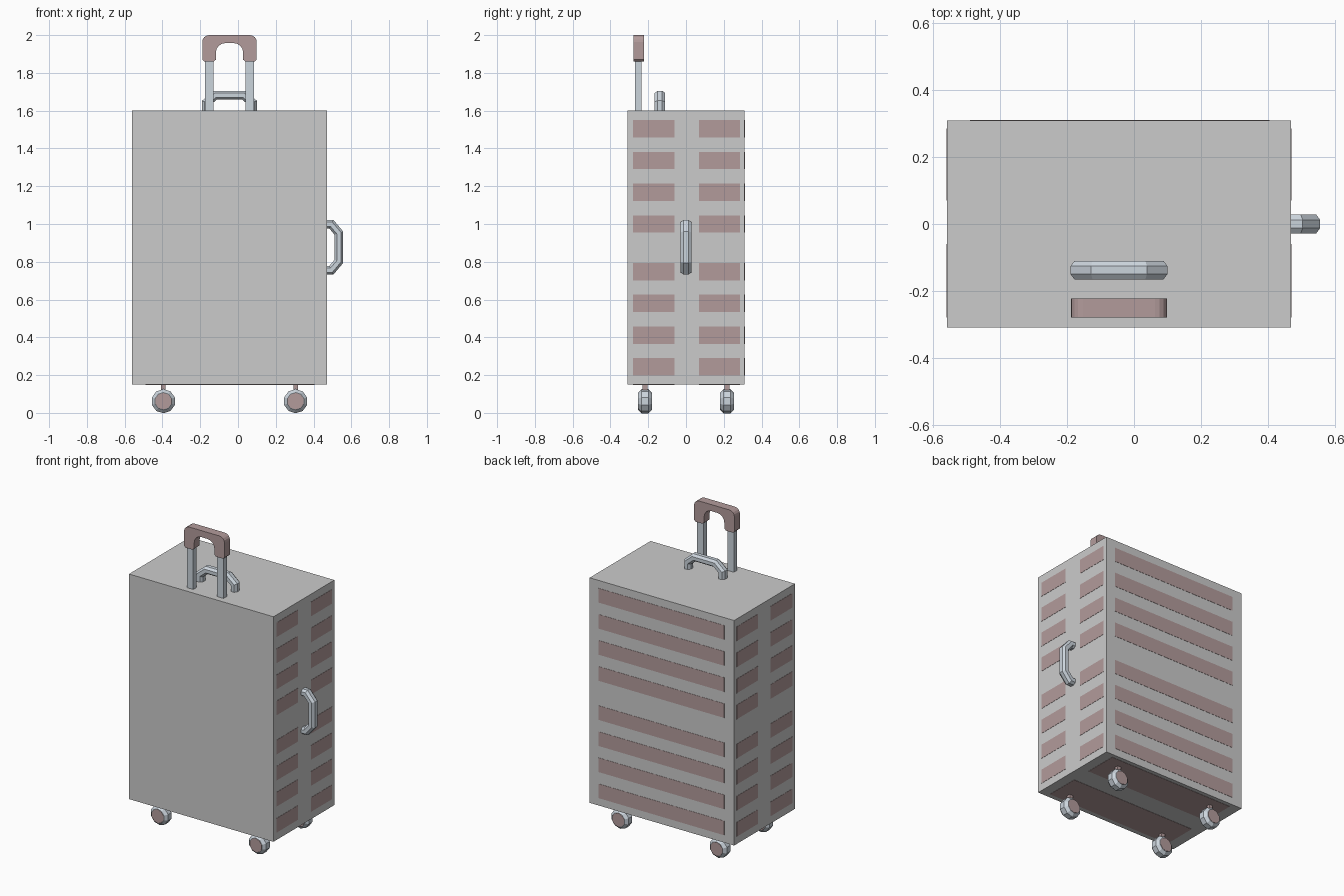
import bpy, bmesh, math
from mathutils import Vector, Matrix

if "Cube" in bpy.data.objects:
    bpy.data.objects.remove(bpy.data.objects["Cube"])

def material(name, color):
    m = bpy.data.materials.new(name)
    m.diffuse_color = (*color, 1)
    m.use_nodes = True
    m.node_tree.nodes["Principled BSDF"].inputs["Base Color"].default_value = m.diffuse_color
    return m

BROWN = material("brown", (0.45, 0.33, 0.33))
METAL = material("metal", (0.60, 0.66, 0.72))
CX = -0.045  # centre line of the case

def finish(name, bm, mat=None):
    bmesh.ops.recalc_face_normals(bm, faces=bm.faces[:])
    me = bpy.data.meshes.new(name)
    bm.to_mesh(me)
    bm.free()
    ob = bpy.data.objects.new(name, me)
    bpy.context.collection.objects.link(ob)
    if mat:
        me.materials.append(mat)
    return ob

def box(name, lo, hi, mat=None):
    bm = bmesh.new()
    lo, hi = Vector(lo), Vector(hi)
    m = Matrix.Translation((lo + hi) / 2) @ Matrix.Diagonal((*(hi - lo), 1))
    bmesh.ops.create_cube(bm, size=1, matrix=m)
    return finish(name, bm, mat)

def bridge(bm, rings):
    for a, b in zip(rings, rings[1:]):
        for i in range(len(a)):
            j = (i + 1) % len(a)
            bm.faces.new((a[i], a[j], b[j], b[i]))
    bm.faces.new(rings[0])
    bm.faces.new(rings[-1])

def lathe_y(name, profile, center, sides, mat):
    """Stack of polygon rings along y; profile holds (y, radius)."""
    bm = bmesh.new()
    rings = []
    for y, r in profile:
        rings.append([bm.verts.new(Vector(center) + Vector((
            r * math.cos(2 * math.pi * (k + 0.5) / sides), y,
            r * math.sin(2 * math.pi * (k + 0.5) / sides)))) for k in range(sides)])
    bridge(bm, rings)
    return finish(name, bm, mat)

def carry_handle(name, place):
    """Faceted bar swept along a bracket path; local u is length, w is height."""
    path = [(-0.122, -0.02), (-0.122, 0.022), (-0.075, 0.062),
            (0.075, 0.062), (0.122, 0.022), (0.122, -0.02)]
    section = [(0.023, 0.012), (0.011, 0.028), (-0.011, 0.028), (-0.023, 0.012),
               (-0.023, -0.012), (-0.011, -0.028), (0.011, -0.028), (0.023, -0.012)]
    bm = bmesh.new()
    pts = [Vector(p) for p in path]
    rings = []
    for i, p in enumerate(pts):
        d0 = (p - pts[max(i - 1, 0)]) if i else pts[1] - p
        d1 = (pts[i + 1] - p) if i < len(pts) - 1 else d0
        d0, d1 = d0.normalized(), d1.normalized()
        t = (d0 + d1).normalized()
        n = Vector((-t.y, t.x)) / max(t.dot(d0), 0.5)
        rings.append([bm.verts.new(place(p.x + n.x * s, d, p.y + n.y * s)) for s, d in section])
    bridge(bm, rings)
    return finish(name, bm, METAL)

# Case body
box("case_body", (-0.56, -0.31, 0.15), (0.47, 0.31, 1.60))

# Ribs showing on the back and both sides
E = 0.0015
rows = [0.244 + 0.168 * i + (0.084 if i > 3 else 0) for i in range(8)]
halves = [(-0.28, -0.06), (0.07, 0.285)]
for i, z in enumerate(rows):
    lo, hi = z - 0.046, z + 0.046
    box(f"back_rib_{i}", (-0.49, 0.30, lo), (0.405, 0.31 + E, hi), BROWN)
    for j, (y0, y1) in enumerate(halves):
        box(f"left_rib_{i}_{j}", (-0.56 - E, y0, lo), (-0.55, y1, hi), BROWN)
        box(f"right_rib_{i}_{j}", (0.46, y0, lo), (0.47 + E, y1, hi), BROWN)

# Panels under the case
for j, (y0, y1) in enumerate(halves):
    box(f"bottom_panel_{j}", (-0.49, y0, 0.15 - E), (0.405, y1, 0.16), BROWN)

# Wheels with hub caps and stems
for x in (-0.395, 0.305):
    for y in (-0.217, 0.217):
        c = (x, y, 0.062)
        lathe_y("wheel", [(-0.036, 0.046), (-0.018, 0.064), (0.018, 0.064), (0.036, 0.046)], c, 10, METAL)
        lathe_y("wheel_hub", [(-0.0375, 0.044), (0.0375, 0.044)], c, 10, BROWN)
        box("wheel_stem", (x - 0.012, y - 0.012, 0.10), (x + 0.012, y + 0.012, 0.16), BROWN)

# Carry handles on top and right side
carry_handle("top_carry_handle", lambda u, d, w: (CX + u, -0.138 + d, 1.62 + w))
carry_handle("side_carry_handle", lambda u, d, w: (0.472 + w, d, 0.877 + u))

# Telescopic tubes
for s in (-1, 1):
    x = CX + s * 0.108
    box("pull_tube", (x - 0.023, -0.27, 1.55), (x + 0.023, -0.235, 1.88), METAL)

# Pull grip: rounded arch profile extruded in y
def arc(cx, cz, r, a0, a1, n):
    return [(cx + r * math.cos(math.radians(a0 + (a1 - a0) * k / n)),
             cz + r * math.sin(math.radians(a0 + (a1 - a0) * k / n))) for k in range(n + 1)]

half = [(0.084, 1.86), (0.134, 1.86), (0.144, 1.87)] + arc(0.108, 1.964, 0.036, 0, 90, 4)
inner = arc(0.022, 1.908, 0.05, 90, 0, 4) + [(0.072, 1.87)]
right = inner + half
outline = right + [(-x, z) for x, z in reversed(right)]
bm = bmesh.new()
bridge(bm, [[bm.verts.new((CX + x, y, z)) for x, z in outline] for y in (-0.279, -0.223)])
finish("pull_grip", bm, BROWN)
